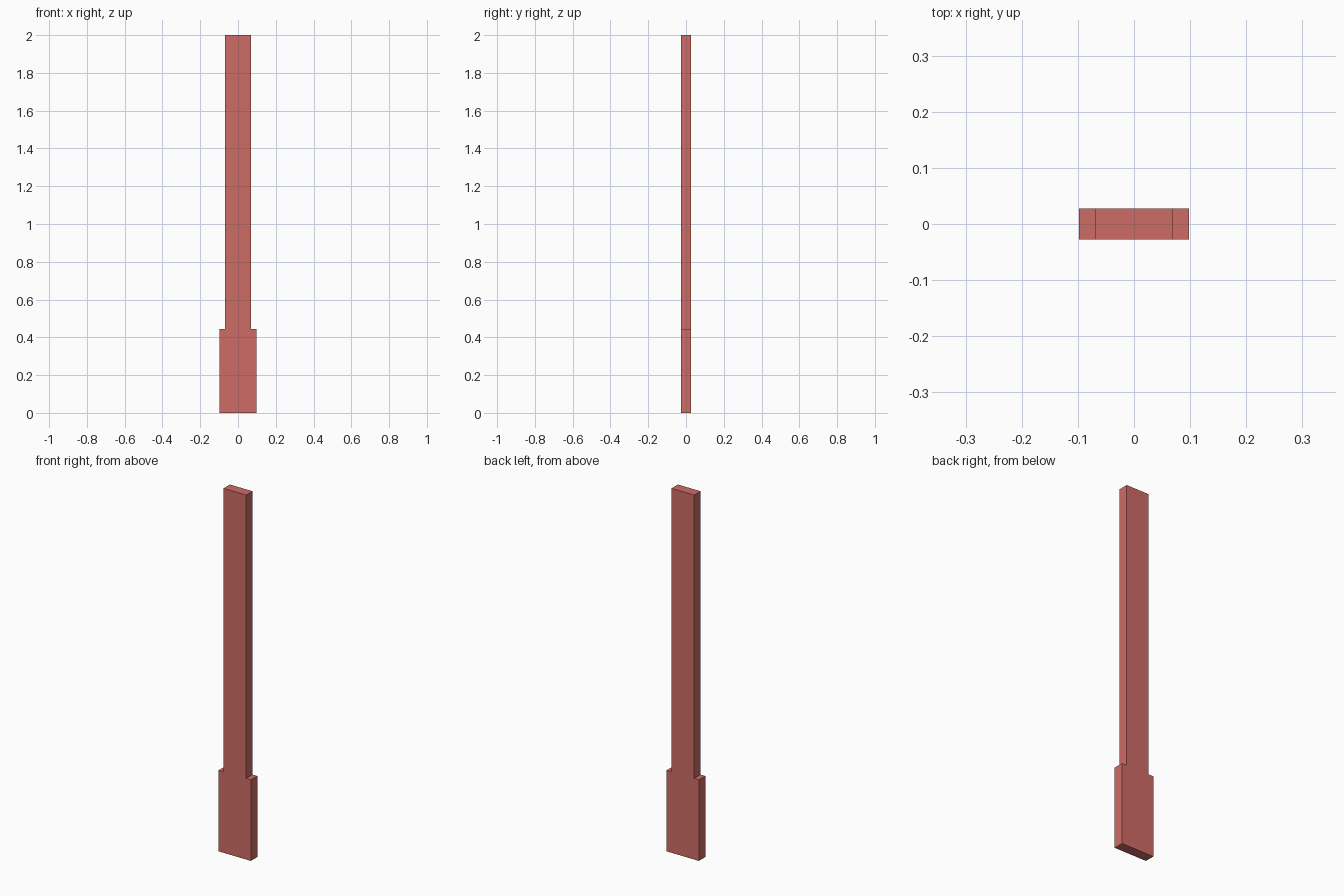
import bpy, bmesh

if "Cube" in bpy.data.objects:
    bpy.data.objects.remove(bpy.data.objects["Cube"])

HALF_DEPTH = 0.0277
# Right half of the stepped outline (x, z), bottom to top
half = [(0.098, 0.0), (0.098, 0.445), (0.069, 0.445), (0.069, 2.0)]
outline = half + [(-x, z) for x, z in reversed(half)]

# Stepped plank: outline extruded front to back
bm = bmesh.new()
front = bm.faces.new([bm.verts.new((x, -HALF_DEPTH, z)) for x, z in outline])
ext = bmesh.ops.extrude_face_region(bm, geom=[front], use_keep_orig=True)
moved = [g for g in ext["geom"] if isinstance(g, bmesh.types.BMVert)]
bmesh.ops.translate(bm, verts=moved, vec=(0, 2 * HALF_DEPTH, 0))
bmesh.ops.recalc_face_normals(bm, faces=bm.faces)

mesh = bpy.data.meshes.new("stepped_plank")
bm.to_mesh(mesh)
bm.free()
plank = bpy.data.objects.new("stepped_plank", mesh)
bpy.context.collection.objects.link(plank)

# Red paint
red = bpy.data.materials.new("red")
red.diffuse_color = (0.62, 0.15, 0.13, 1)
red.use_nodes = True
red.node_tree.nodes["Principled BSDF"].inputs["Base Color"].default_value = red.diffuse_color
mesh.materials.append(red)
